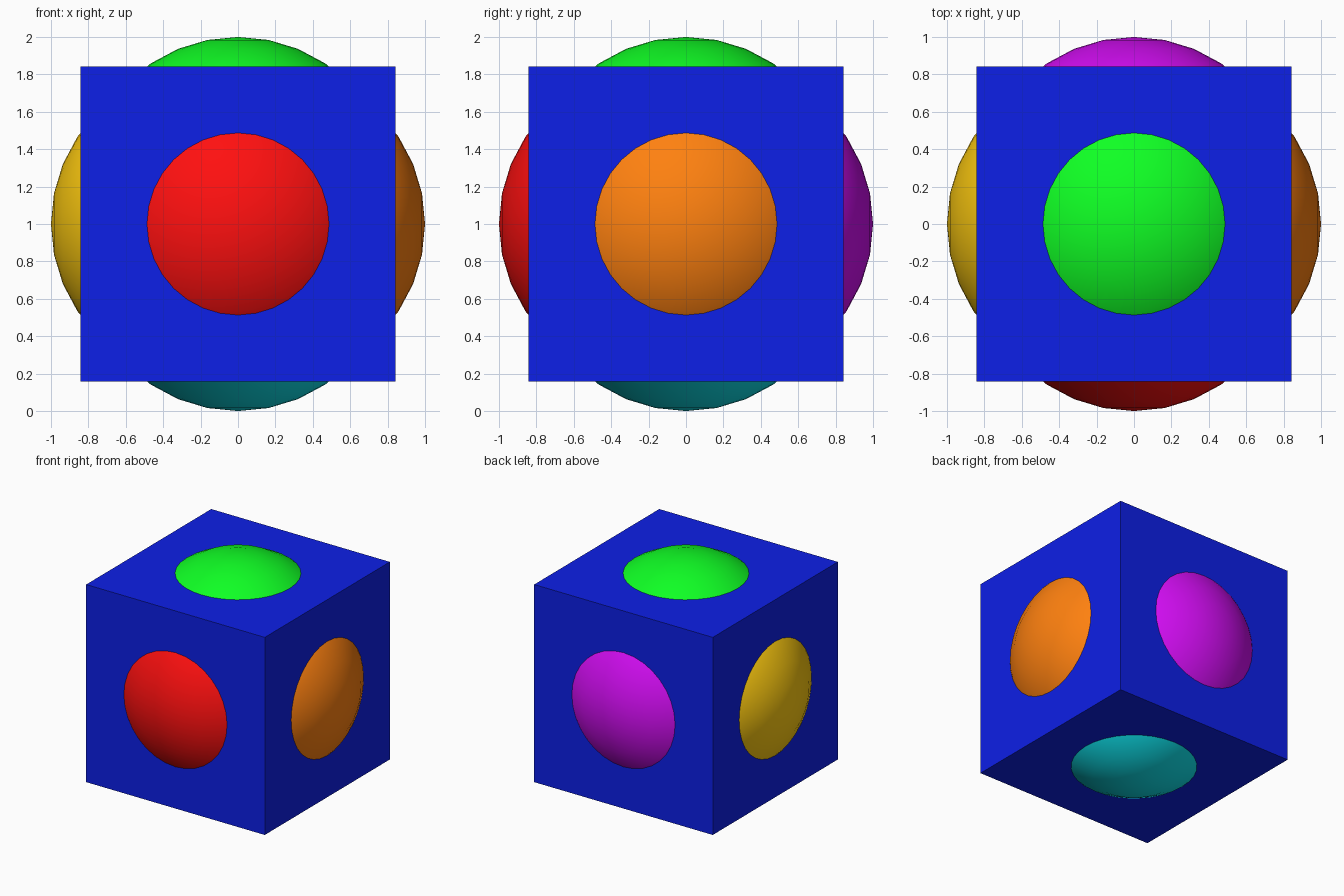
import bpy, bmesh
from mathutils import Vector, Matrix

if "Cube" in bpy.data.objects:
    bpy.data.objects.remove(bpy.data.objects["Cube"])

HALF = 0.842     # half the cube's edge
R = 0.84         # dome sphere radius
CENTRE = Vector((0, 0, 1))


def make(name, bm, colour, smooth):
    me = bpy.data.meshes.new(name)
    for f in bm.faces:
        f.smooth = smooth
    bm.to_mesh(me)
    bm.free()
    mat = bpy.data.materials.new(name + "_paint")
    mat.diffuse_color = (*colour, 1)
    mat.use_nodes = True
    mat.node_tree.nodes["Principled BSDF"].inputs["Base Color"].default_value = mat.diffuse_color
    me.materials.append(mat)
    ob = bpy.data.objects.new(name, me)
    ob.location = CENTRE
    bpy.context.collection.objects.link(ob)


# Cube body
bm = bmesh.new()
bmesh.ops.create_cube(bm, size=2 * HALF)
make("cube_body", bm, (0.004, 0.014, 0.8), False)

# One shallow dome per face: a sphere cap with its pole pointing outward
DOMES = {
    "front_dome": ((0, -1, 0), (1.0, 0.005, 0.005)),
    "back_dome": ((0, 1, 0), (0.65, 0.004, 0.9)),
    "right_dome": ((1, 0, 0), (1.0, 0.22, 0.005)),
    "left_dome": ((-1, 0, 0), (1.0, 0.60, 0.005)),
    "top_dome": ((0, 0, 1), (0.005, 1.0, 0.018)),
    "bottom_dome": ((0, 0, -1), (0.004, 0.78, 0.86)),
}
for name, (axis, colour) in DOMES.items():
    n = Vector(axis)
    bm = bmesh.new()
    bmesh.ops.create_uvsphere(bm, u_segments=32, v_segments=16, radius=R,
                              matrix=Matrix.Translation((0, 0, 1 - R)))
    # keep only the part that pokes through the face
    bmesh.ops.bisect_plane(bm, geom=bm.verts[:] + bm.edges[:] + bm.faces[:],
                           plane_co=(0, 0, HALF - 0.02), plane_no=(0, 0, 1),
                           clear_inner=True)
    turn = Vector((0, 0, 1)).rotation_difference(n).to_matrix()
    bmesh.ops.rotate(bm, verts=bm.verts, cent=(0, 0, 0), matrix=turn)
    make(name, bm, colour, True)
